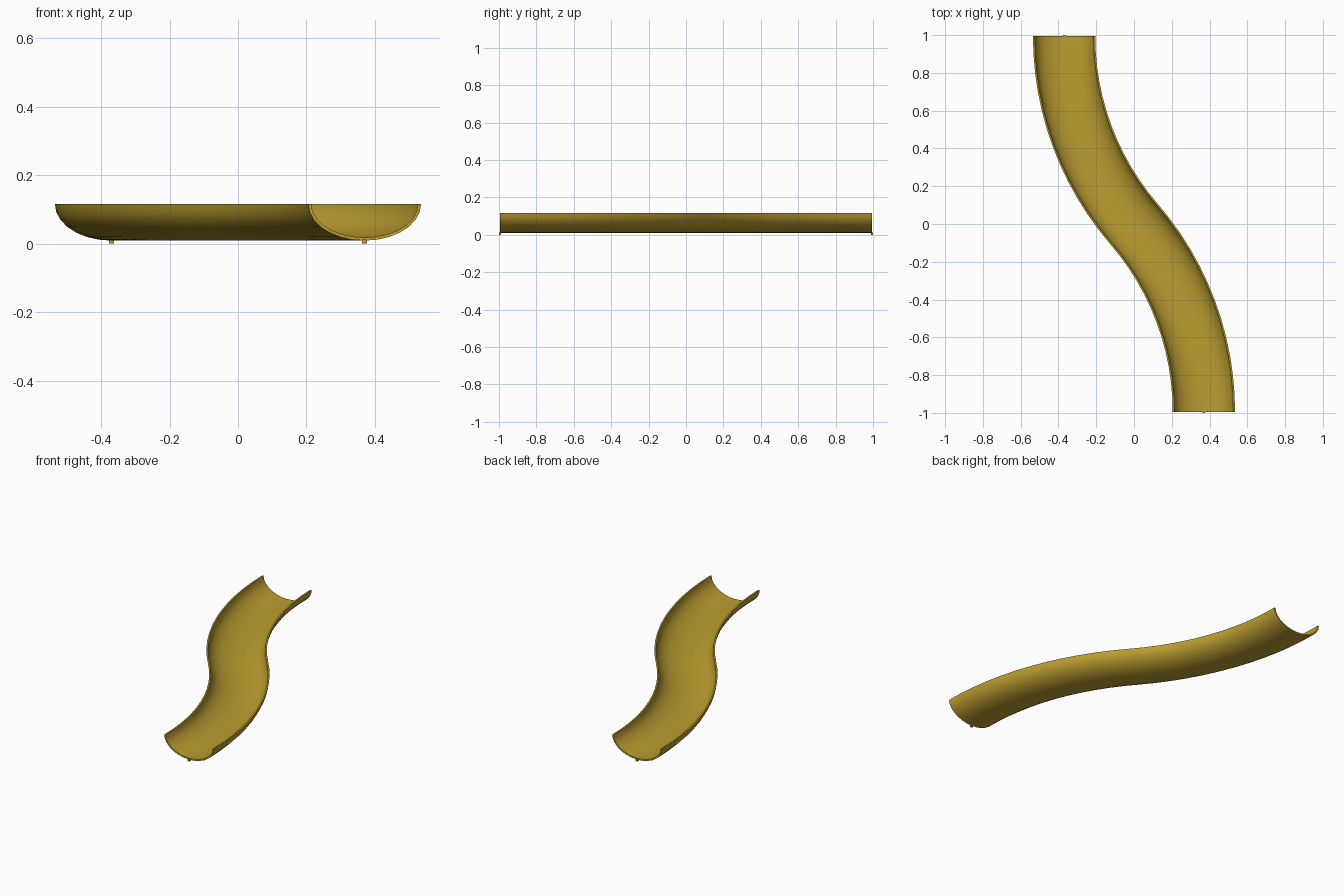
import bpy, bmesh, math
from mathutils import Vector

if "Cube" in bpy.data.objects:
    bpy.data.objects.remove(bpy.data.objects["Cube"])

# One ochre yellow colour
mat = bpy.data.materials.new("ochre_yellow")
mat.diffuse_color = (0.50, 0.34, 0.03, 1)
mat.use_nodes = True
mat.node_tree.nodes["Principled BSDF"].inputs["Base Color"].default_value = mat.diffuse_color

END_X, END_Y = 0.37, 0.995          # end of the S-shaped centreline
HALF_W, TOP, BOTTOM, WALL = 0.165, 0.116, 0.009, 0.009
ANGLE = 2 * math.atan(END_X / END_Y)
RADIUS = END_Y / math.sin(ANGLE)
STEPS, SIDES = 12, 14


def finish(bm, name):
    bmesh.ops.recalc_face_normals(bm, faces=bm.faces)
    me = bpy.data.meshes.new(name)
    bm.to_mesh(me)
    bm.free()
    ob = bpy.data.objects.new(name, me)
    bpy.context.collection.objects.link(ob)
    me.materials.append(mat)
    return ob


def half_ellipse(w, d):
    return [(-w * math.cos(math.pi * i / SIDES), TOP - d * math.sin(math.pi * i / SIDES))
            for i in range(SIDES + 1)]


# Centreline: two mirrored arcs, each entry is (position, sideways direction)
arc = []
for i in range(STEPS + 1):
    a = ANGLE * i / STEPS
    side = Vector((math.cos(a), math.sin(a), 0))
    arc.append((Vector((RADIUS - END_X, END_Y, 0)) - side * RADIUS, side))
path = arc + [(-p, s) for p, s in reversed(arc[:-1])]

# Trough: thin half-pipe section swept along the centreline
depth = TOP - BOTTOM
section = half_ellipse(HALF_W, depth) + half_ellipse(HALF_W - WALL, depth - WALL)[::-1]
bm = bmesh.new()
rings = [[bm.verts.new(p + s * u + Vector((0, 0, z))) for u, z in section] for p, s in path]
n = len(section)
for r0, r1 in zip(rings, rings[1:]):
    for j in range(n):
        k = (j + 1) % n
        bm.faces.new((r0[j], r0[k], r1[k], r1[j]))
# End caps as quad strips across the wall
for r in (rings[0], rings[-1]):
    for j in range(SIDES):
        bm.faces.new((r[j], r[j + 1], r[n - 2 - j], r[n - 1 - j]))
trough = finish(bm, "slide_trough")
bpy.context.view_layer.objects.active = trough
trough.select_set(True)
bpy.ops.object.shade_smooth_by_angle(angle=math.radians(40))

# Small connector tabs under both ends
for name, sgn in (("back_tab", 1), ("front_tab", -1)):
    bm = bmesh.new()
    bmesh.ops.create_cube(bm, size=1)
    for v in bm.verts:
        v.co = Vector((v.co.x * 0.014 - sgn * END_X, v.co.y * 0.012 + sgn * 0.994,
                       (v.co.z + 0.5) * 0.012))
    finish(bm, name)
